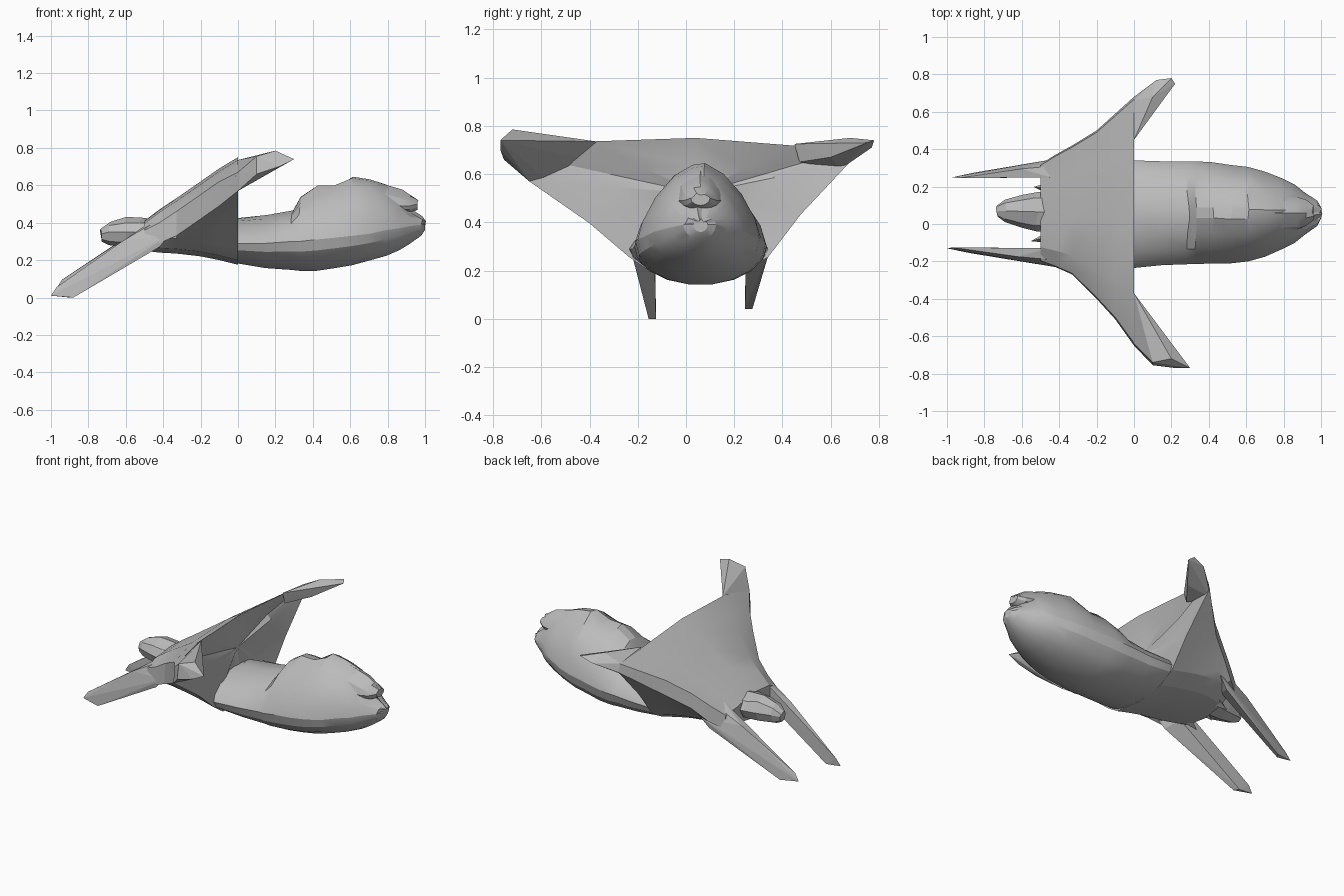
import bpy, bmesh, math, random
from mathutils import Vector

random.seed(4)
old = bpy.data.objects.get("Cube")
if old:
    bpy.data.objects.remove(old, do_unlink=True)

grey = bpy.data.materials.new("plain_grey")
grey.use_nodes = True
colour = (0.5, 0.5, 0.5, 1)
grey.diffuse_color = colour
grey.node_tree.nodes["Principled BSDF"].inputs["Base Color"].default_value = colour


def finish(name, bm, smooth=0):
    bmesh.ops.recalc_face_normals(bm, faces=bm.faces)
    mesh = bpy.data.meshes.new(name)
    bm.to_mesh(mesh)
    bm.free()
    mesh.materials.append(grey)
    ob = bpy.data.objects.new(name, mesh)
    bpy.context.collection.objects.link(ob)
    if smooth:
        bpy.ops.object.select_all(action="DESELECT")
        ob.select_set(True)
        bpy.context.view_layer.objects.active = ob
        bpy.ops.object.shade_smooth_by_angle(angle=math.radians(smooth))
    return ob


def skin(bm, rings):
    """Bridge consecutive rings of points with quads."""
    rows = [[bm.verts.new(p) for p in ring] for ring in rings]
    n = len(rows[0])
    for a, b in zip(rows, rows[1:]):
        for i in range(n):
            j = (i + 1) % n
            bm.faces.new((a[i], a[j], b[j], b[i]))
    return rows


def spow(v, e):
    return math.copysign(abs(v) ** e, v)


def pod(name, sections, peak=1.3, sides=18, rough=0.008, smooth=22):
    """Lengthwise pod; sections are x, y low, y high, z low, z widest, z top."""
    rings = []
    for x, y0, y1, z0, zm, z1 in sections:
        ring = []
        for i in range(sides):
            a = math.tau * i / sides
            c, s = math.cos(a), math.sin(a)
            e = peak if s > 0 else 1
            y = (y0 + y1) / 2 + (y1 - y0) / 2 * spow(c, e)
            z = zm + (z1 - zm if s > 0 else zm - z0) * spow(s, e)
            j = rough if s > 0.1 else 0
            ring.append((x + random.uniform(-j, j), y, z + random.uniform(-j, j)))
        rings.append(ring)
    bm = bmesh.new()
    rows = skin(bm, rings)
    bm.faces.new(rows[0])
    bm.faces.new(rows[-1])
    return finish(name, bm, smooth)


def hull(name, points):
    bm = bmesh.new()
    for p in points:
        bm.verts.new(p)
    bmesh.ops.convex_hull(bm, input=bm.verts)
    loose = [v for v in bm.verts if not v.link_faces]
    bmesh.ops.delete(bm, geom=loose, context="VERTS")
    return finish(name, bm)


# Main body with a rounded keel and a humped back
pod("body", [
    (-.04, -.23, .33, .19, .29, .42),
    (0, -.235, .34, .18, .29, .43),
    (.15, -.22, .335, .155, .29, .44),
    (.29, -.215, .335, .145, .30, .47),
    (.33, -.215, .335, .14, .30, .54),
    (.42, -.21, .33, .14, .31, .60),
    (.52, -.21, .315, .155, .32, .60),
    (.61, -.20, .305, .17, .33, .65),
    (.70, -.175, .28, .195, .34, .63),
    (.79, -.135, .245, .22, .36, .60),
    (.86, -.10, .21, .25, .37, .55),
    (.91, -.06, .17, .28, .38, .48),
    (.98, -.01, .125, .33, .39, .43),
    (1, .03, .09, .36, .39, .41)])

# Overhanging brow above the nose
pod("brow", [
    (.76, -.04, .16, .46, .52, .605),
    (.87, -.03, .145, .45, .49, .575),
    (.92, -.01, .13, .45, .49, .55),
    (.96, .02, .10, .47, .50, .52)], sides=12)

# Sloped cape: x, y low, y high, ridge z, edge top/low z on each side, belly z
stations = [
    (-.50, -.20, .32, .41, .36, .27, .37, .28, .25),
    (-.42, -.23, .37, .47, .40, .29, .43, .33, .24),
    (-.33, -.27, .42, .53, .46, .33, .50, .41, .235),
    (-.20, -.40, .50, .62, .55, .42, .58, .49, .22),
    (-.10, -.51, .59, .69, .62, .49, .64, .57, .20),
    (0, -.65, .68, .75, .67, .57, .70, .65, .175)]
rings = []
for x, y0, y1, top, t0, l0, t1, l1, belly in stations:
    right, left = max(y0 * .85, -.235), min(y1 * .85, .34)
    hip = belly + .08
    rings.append([
        (x, y0, l0), (x, y0 * .98, t0), (x, y0 * .62, top - .015),
        (x, .04, top), (x, y1 * .62, top - .03), (x, y1 * .98, t1),
        (x, y1, l1), (x, left * .6 + y1 * .4, hip * .55 + l1 * .45),
        (x, left, hip), (x, left * .7, belly + .025), (x, .05, belly),
        (x, right * .65, belly + .025), (x, right, hip),
        (x, right * .6 + y0 * .4, hip * .55 + l0 * .45)])
bm = bmesh.new()
# Shallow creased wall closing the cape behind the body
middle = Vector((-.04, .05, .52))
inner = []
for i, p in enumerate(rings[-1]):
    q = Vector(p).lerp(middle, .5)
    q.x = -.045 if i % 2 else -.02
    inner.append(q)
rows = skin(bm, rings + [inner])
centre = bm.verts.new(middle)
last = rows[-1]
for i in range(len(last)):
    bm.faces.new((last[i], last[(i + 1) % len(last)], centre))
bm.faces.new(rows[0])
finish("cape", bm, 20)

# Pointed arms carrying on from the upper corners of the cape
hull("right_arm", [
    (-.06, -.56, .56), (0, -.65, .57), (0, -.64, .67), (0, -.37, .735),
    (0, -.45, .67), (.10, -.755, .66), (.10, -.74, .755), (.20, -.72, .785),
    (.22, -.77, .70), (.30, -.77, .74)])
hull("left_arm", [
    (-.04, .64, .62), (0, .68, .65), (0, .66, .70), (0, .45, .725),
    (0, .47, .65), (.12, .77, .71), (.10, .68, .75), (.20, .78, .74),
    (.22, .75, .73), (.10, .60, .67)])

# Long flat legs, tapering to the ground
leg = [
    (-.36, .30, .34), (-.42, .285, .27), (-.45, .25, .40), (-.46, .19, .41),
    (-.46, .19, .30), (-.55, .255, .20), (-.62, .235, .30), (-.70, .225, .13),
    (-.74, .19, .21), (-.88, .215, 0), (-.90, .185, 0), (-1, .19, .01),
    (-.97, .185, .055)]
hull("right_leg", [(x, .06 - y, z) for x, y, z in leg])
hull("left_leg", [(x * .97, .06 + y, z + .04 * min(1, (-x - .35) * 2))
                  for x, y, z in leg])

# Small blunt head between the legs
pod("head", [
    (-.73, .04, .10, .30, .34, .37),
    (-.69, .01, .13, .28, .35, .41),
    (-.60, -.02, .155, .27, .35, .43),
    (-.52, -.04, .17, .27, .35, .42),
    (-.42, -.04, .17, .28, .35, .42)], peak=1, sides=8, rough=.01, smooth=0)

# Ragged splinters around the neck
for i in range(5):
    y = -.07 + .065 * i
    z = .27 + .08 * (i % 2)
    tip = (-.53 - random.uniform(0, .05), y + random.uniform(-.03, .03), z - .02)
    hull("neck_splinter", [(-.46, y - .03, z), (-.46, y + .03, z + .01),
                           (-.47, y, z + .06), tip])
